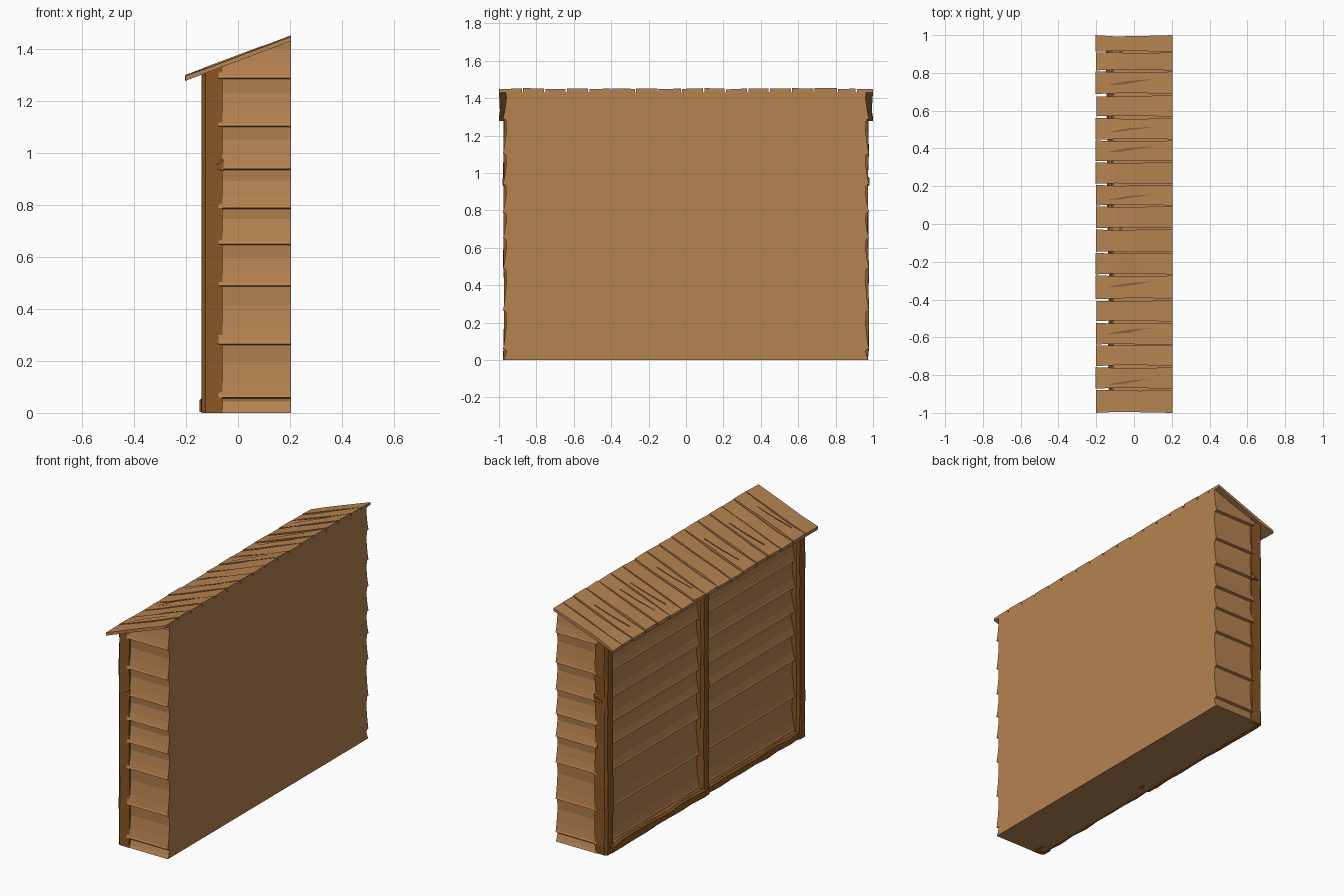
import bpy, bmesh, random
from mathutils import Vector

if "Cube" in bpy.data.objects:
    bpy.data.objects.remove(bpy.data.objects["Cube"])

random.seed(4)

def material(name, rgb):
    m = bpy.data.materials.new(name)
    m.diffuse_color = (*rgb, 1)
    m.use_nodes = True
    m.node_tree.nodes["Principled BSDF"].inputs["Base Color"].default_value = m.diffuse_color
    return m

PLANK = material("plank_wood", (0.47, 0.23, 0.08))
TRIM = material("dark_wood", (0.25, 0.095, 0.018))
SLOPE, ROOF_Z = 0.375, 1.355          # roof underside: z = ROOF_Z + SLOPE * x

def under(x):
    return ROOF_Z + SLOPE * x

def finish(bm, name, mat, trim_top=False):
    if trim_top:                      # cut everything above the roof underside
        cut = bmesh.ops.bisect_plane(bm, geom=bm.verts[:] + bm.edges[:] + bm.faces[:],
                                     plane_co=(0, 0, ROOF_Z + 0.003),
                                     plane_no=Vector((-SLOPE, 0, 1)).normalized(),
                                     clear_outer=True)
        edges = [e for e in cut["geom_cut"] if isinstance(e, bmesh.types.BMEdge)]
        bmesh.ops.holes_fill(bm, edges=edges)
    bmesh.ops.recalc_face_normals(bm, faces=bm.faces)
    me = bpy.data.meshes.new(name)
    bm.to_mesh(me)
    bm.free()
    me.materials.append(mat)
    ob = bpy.data.objects.new(name, me)
    bpy.context.collection.objects.link(ob)
    return ob

def loft(bm, rings):
    """Closed solid through a list of equal-sized rings of points."""
    vs = [[bm.verts.new(p) for p in r] for r in rings]
    n = len(vs[0])
    for a, b in zip(vs, vs[1:]):
        for i in range(n):
            j = (i + 1) % n
            bm.faces.new((a[i], a[j], b[j], b[i]))
    bm.faces.new(vs[0][::-1])
    bm.faces.new(vs[-1])

# Siding profile: hollowed boards with a small lip where each one laps the next
ROWS = [0, 0.07, 0.275, 0.5, 0.66, 0.8, 0.95, 1.115, 1.3, 1.46]

def siding_profile(outer, depth):
    pts = []
    for a, b in zip(ROWS, ROWS[1:]):
        h = b - a
        pts += [(outer - 0.004, a), (outer - depth * 0.6, a + h * 0.25),
                (outer - depth, a + h * 0.62), (outer - depth * 0.8, b - 0.014),
                (outer, b - 0.010)]
    return pts + [(outer, ROWS[-1])]

# Core slab with the plain flat back
bm = bmesh.new()
loft(bm, [[(-0.09, y, 0), (0.205, y, 0), (0.205, y, under(0.205)), (-0.09, y, under(-0.09))]
          for y in (-0.955, 0.955)])
finish(bm, "wall_core", PLANK)

# End siding on both short sides
for s, name in ((-1, "front_end_siding"), (1, "back_end_siding")):
    prof = siding_profile(0.98, 0.02)
    bm = bmesh.new()
    loft(bm, [[(x, s * 0.94, 0)] + [(x, s * d, z) for d, z in prof] + [(x, s * 0.94, 1.46)]
              for x in (-0.075, 0.205)])
    finish(bm, name, PLANK, True)

# Long siding between the posts
bm = bmesh.new()
prof = siding_profile(0.118, 0.022)
loft(bm, [[(-0.08, y, 0)] + [(-d, y, z) for d, z in prof] + [(-0.08, y, 1.46)]
          for y in (-0.94, 0.94)])
finish(bm, "long_siding", PLANK, True)

def post(name, y, x0=-0.14, x1=-0.06, w=0.08):
    """Roughly hewn upright with slightly wandering edges."""
    bm = bmesh.new()
    rings = []
    for z in (0, 0.06, 0.25, 0.42, 0.5, 0.68, 0.9, 0.97, 1.1, 1.25, 1.42):
        j = lambda: random.uniform(-0.004, 0.004)
        c = 0.014
        rings.append([(x0, y - w / 2 + c + j(), z), (x0, y + w / 2 - c + j(), z),
                      (x0 + c, y + w / 2 + j(), z), (x1, y + w / 2 + j(), z),
                      (x1, y - w / 2 + j(), z), (x0 + c, y - w / 2 + j(), z)])
    loft(bm, rings)
    finish(bm, name, TRIM, True)

post("front_corner_post", -0.935)
post("middle_post", 0.0, w=0.075)
post("back_corner_post", 0.935)

# Small splinter lifting off each corner post
for s, name in ((-1, "front_splinter"), (1, "back_splinter")):
    bm = bmesh.new()
    loft(bm, [[(x, s * 0.965, z - t), (x, s * d, z - t), (x, s * d, z + t), (x, s * 0.965, z + t)]
              for x, z, t, d in ((-0.11, 0.945, 0.004, 0.978), (-0.075, 0.948, 0.01, 0.982),
                                 (-0.055, 0.955, 0.025, 0.979))])
    finish(bm, name, TRIM)

# Uneven skirting boards along the foot of the long side
for a, b, out, name in ((-0.93, -0.02, 0.142, "front_skirting"), (0.02, 0.93, 0.15, "back_skirting")):
    bm = bmesh.new()
    rings = []
    for i in range(9):
        y = a + (b - a) * i / 8
        o = out - random.uniform(0, 0.012)
        t = 0.055 + random.uniform(-0.012, 0.008)
        rings.append([(-0.09, y, 0), (-o, y, 0.004), (-o, y, t - 0.012),
                      (-o + 0.01, y, t), (-0.09, y, t)])
    loft(bm, rings)
    finish(bm, name, TRIM)

# Roof of narrow planks, each a little uneven
CUTS = [-1, -0.875, -0.755, -0.64, -0.52, -0.4, -0.27, -0.15, -0.025, 0.095,
        0.21, 0.33, 0.445, 0.565, 0.685, 0.81, 0.91, 1]
for k, (a, b) in enumerate(zip(CUTS, CUTS[1:])):
    bm = bmesh.new()
    tip = -0.205 + random.uniform(0, 0.006)
    gap = 0.003
    lift = random.uniform(0, 0.004)
    rings = []
    for x in (tip, -0.1, 0.03, 0.205):
        inner = -0.2 < x < 0.2
        y0 = a + (gap if k else 0) + (random.uniform(0, 0.007) if inner else 0)
        y1 = b - (gap if k < len(CUTS) - 2 else 0) - (random.uniform(0, 0.007) if inner else 0)
        z = under(x)
        t0 = z + 0.017 + lift + random.uniform(-0.003, 0.003)
        t1 = z + 0.017 + lift + random.uniform(-0.003, 0.003)
        rings.append([(x, y0, z), (x, y1, z), (x, y1, t1), (x, y0, t0)])
    loft(bm, rings)
    finish(bm, f"roof_plank_{k + 1}", PLANK)

# Thin wedge-shaped cracks lying on some planks
bm = bmesh.new()
for k in (1, 3, 5, 9, 11, 12, 14):
    y = (CUTS[k] + CUTS[k + 1]) / 2 + random.uniform(-0.02, 0.02)
    rings = []
    for x, w in ((-0.13, 0.002), (-0.03, 0.009), (0.09, 0.002)):
        z = under(x) + 0.012
        yy = y + x * 0.12
        rings.append([(x, yy - w, z), (x, yy + w, z), (x, yy + w, z + 0.012), (x, yy - w, z + 0.006)])
    loft(bm, rings)
finish(bm, "roof_slivers", PLANK)
